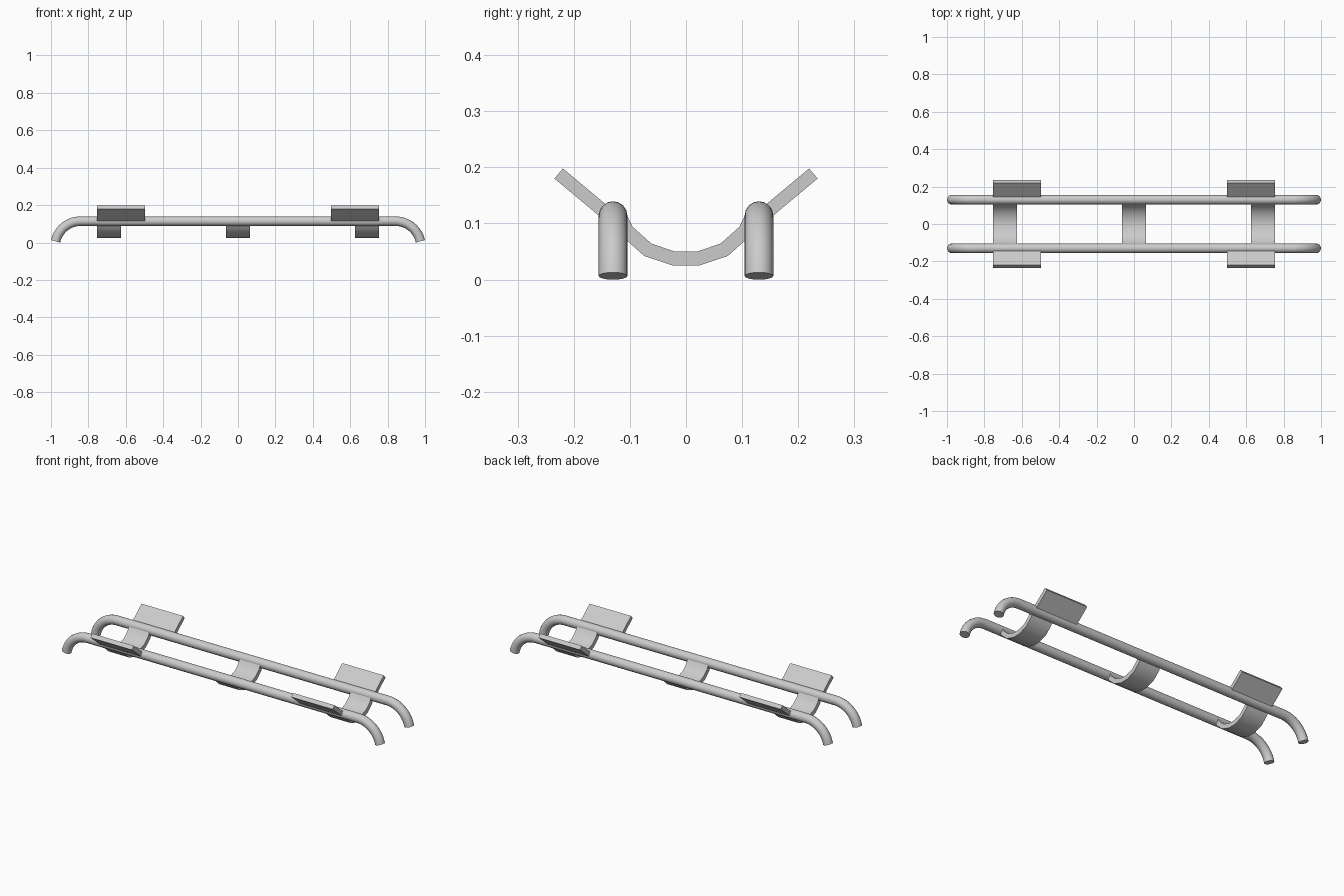
import bpy, bmesh
from math import sin, cos, radians
from mathutils import Vector

old = bpy.data.objects.get("Cube")
if old:
    bpy.data.objects.remove(old, do_unlink=True)

GREY = (0.6, 0.6, 0.6, 1)
metal = bpy.data.materials.new("grey_metal")
metal.use_nodes = True
metal.diffuse_color = GREY
metal.node_tree.nodes["Principled BSDF"].inputs["Base Color"].default_value = GREY

RAIL_Y, RAIL_Z, RAIL_R = 0.13, 0.114, 0.0255
BEND_R, BEND_X, END_ANGLE, STEPS = 0.136, 0.842, 12, 14


def select_only(obj):
    bpy.ops.object.select_all(action='DESELECT')
    obj.select_set(True)
    bpy.context.view_layer.objects.active = obj


def finish(obj):
    """Smooth the rounded faces and keep the corners sharp."""
    select_only(obj)
    bpy.ops.object.shade_smooth_by_angle(angle=radians(35))


def make_rail(name, y):
    """Round bar whose two ends curl down to the ground."""
    half = []
    for i in range(STEPS + 1):
        a = radians(END_ANGLE + (90 - END_ANGLE) * i / STEPS)
        half.append((BEND_X + BEND_R * cos(a), RAIL_Z - BEND_R + BEND_R * sin(a)))
    path = half + [(-x, z) for x, z in reversed(half)]
    curve = bpy.data.curves.new(name, 'CURVE')
    curve.dimensions = '3D'
    curve.bevel_depth = RAIL_R
    curve.bevel_resolution = 6
    curve.use_fill_caps = True
    spline = curve.splines.new('POLY')
    spline.points.add(len(path) - 1)
    for point, (x, z) in zip(spline.points, path):
        point.co = (x, y, z, 1)
    curve.materials.append(metal)
    obj = bpy.data.objects.new(name, curve)
    bpy.context.collection.objects.link(obj)
    select_only(obj)
    bpy.ops.object.convert(target='MESH')
    finish(bpy.context.object)


def make_strip(name, line, thickness, x0, x1):
    """Bent plate: thickens a (y, z) centre line and extrudes it along x."""
    pts = [Vector(p) for p in line]
    upper, lower = [], []
    for i, p in enumerate(pts):
        before = (p - pts[i - 1]).normalized() if i else None
        after = (pts[i + 1] - p).normalized() if i < len(pts) - 1 else None
        tangent = ((before or after) + (after or before)).normalized()
        normal = Vector((-tangent.y, tangent.x))
        reach = thickness / 2 / tangent.dot(after or before)
        upper.append(p + normal * reach)
        lower.append(p - normal * reach)
    bm = bmesh.new()
    rings = [[bm.verts.new((x, q.x, q.y)) for q in (upper[i], lower[i])]
             + [bm.verts.new((x2, q.x, q.y)) for q in (lower[i], upper[i])]
             for i in range(len(pts)) for x, x2 in [(x0, x1)]]
    for a, b in zip(rings, rings[1:]):
        for k in range(4):
            n = (k + 1) % 4
            bm.faces.new((a[k], a[n], b[n], b[k]))
    bm.faces.new(rings[0])
    bm.faces.new(rings[-1])
    bmesh.ops.recalc_face_normals(bm, faces=bm.faces)
    mesh = bpy.data.meshes.new(name)
    bm.to_mesh(mesh)
    bm.free()
    mesh.materials.append(metal)
    obj = bpy.data.objects.new(name, mesh)
    bpy.context.collection.objects.link(obj)
    finish(obj)


# Two long rails
make_rail("front_rail", -RAIL_Y)
make_rail("back_rail", RAIL_Y)

# Curved cross straps hanging between the rails
half_strap = [(0.021, 0.0372), (0.068, 0.053), (0.105, 0.086), (0.123, 0.122)]
strap_line = [(-y, z) for y, z in reversed(half_strap)] + half_strap
for name, x in (("right_strap", -0.69), ("middle_strap", 0), ("left_strap", 0.69)):
    make_strip(name, strap_line, 0.025, x - 0.064, x + 0.064)

# Sloping tabs flaring outwards from the rails
for side, sy in (("front", -1), ("back", 1)):
    for end, sx in (("right", -1), ("left", 1)):
        line = [(sy * RAIL_Y, 0.108), (sy * 0.227, 0.189)]
        make_strip(f"{side}_{end}_tab", line, 0.0235, *sorted((sx * 0.496, sx * 0.754)))
